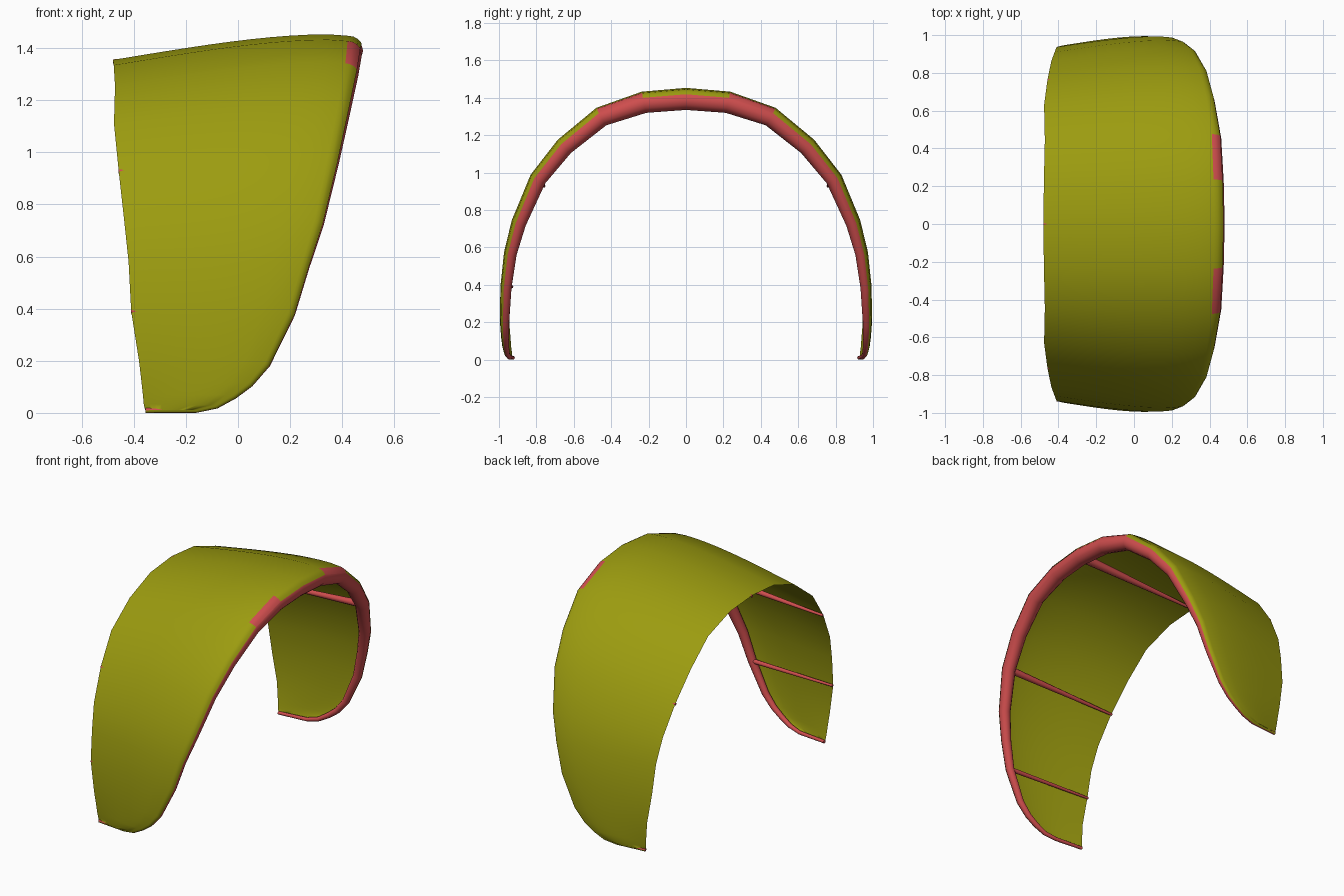
import bpy, bmesh
from math import sin, cos, pi, radians
from mathutils import Vector

cube = bpy.data.objects.get("Cube")
if cube:
    bpy.data.objects.remove(cube, do_unlink=True)


def material(name, color):
    m = bpy.data.materials.new(name)
    m.use_nodes = True
    m.diffuse_color = color
    m.node_tree.nodes["Principled BSDF"].inputs["Base Color"].default_value = color
    return m


OLIVE = material("olive fabric", (0.33, 0.33, 0.005, 1))
RED = material("red tubing", (0.62, 0.075, 0.075, 1))

# Half span, centre to tip: leading edge x, y, z, tube radius, trailing edge x, y, z
HALF = [
    (.48, 0, 1.445, .055, -.48, 0, 1.355),
    (.475, .235, 1.425, .054, -.477, .225, 1.335),
    (.462, .475, 1.34, .05, -.472, .445, 1.255),
    (.427, .68, 1.17, .046, -.476, .63, 1.11),
    (.388, .825, .985, .042, -.458, .765, .93),
    (.33, .925, .74, .036, -.437, .865, .74),
    (.275, .967, .57, .031, -.42, .91, .58),
    (.22, .987, .385, .027, -.41, .937, .39),
    (.125, .99, .19, .022, -.38, .945, .2),
    (.06, .985, .115, .019, -.37, .938, .115),
    (0, .98, .07, .017, -.365, .935, .07),
    (-.07, .97, .03, .014, -.362, .93, .035),
    (-.15, .955, .012, .012, -.357, .928, .012),
    (-.345, .935, .01, .01, -.355, .925, .01),
]
MID = len(HALF) - 1
span = [(x, -y, z, r, tx, -ty, tz) for x, y, z, r, tx, ty, tz in HALF[:0:-1]] + HALF


def neighbours(items, i):
    return items[max(i - 1, 0)], items[min(i + 1, len(items) - 1)]


# Outward normals and tube centres at each station
normals, centres = [], []
for i, (x, y, z, r, *_) in enumerate(span):
    a, b = neighbours(span, i)
    if abs(i - MID) >= 8:
        n = Vector((0, 1 if y > 0 else -1, 0))
    else:
        n = Vector((0, a[2] - b[2], b[1] - a[1])).normalized()
    normals.append(n)
    centres.append(Vector((x - r, y, z)) - n * r)

# Local frames: forward and outward, both square to the tube path
frames = []
for i, n in enumerate(normals):
    a, b = neighbours(centres, i)
    t = (b - a).normalized()
    n = (n - t * n.dot(t)).normalized()
    frames.append((t.cross(n), n))


def circle(c, u, v, r, sides=12):
    return [c + r * (u * cos(2 * pi * k / sides) + v * sin(2 * pi * k / sides))
            for k in range(sides)]


def loft(name, rings, mats, closed=True, rule=None):
    bm = bmesh.new()
    rows = [[bm.verts.new(p) for p in ring] for ring in rings]
    count = len(rows[0])
    for i in range(len(rows) - 1):
        for k in range(count if closed else count - 1):
            j = (k + 1) % count
            f = bm.faces.new((rows[i][k], rows[i + 1][k], rows[i + 1][j], rows[i][j]))
            if rule:
                f.material_index = rule(i, k)
    if closed:
        bm.faces.new(rows[0])
        bm.faces.new(rows[-1][::-1])
        bmesh.ops.recalc_face_normals(bm, faces=bm.faces)
    me = bpy.data.meshes.new(name)
    bm.to_mesh(me)
    bm.free()
    for m in mats:
        me.materials.append(m)
    ob = bpy.data.objects.new(name, me)
    bpy.context.collection.objects.link(ob)
    bpy.ops.object.select_all(action="DESELECT")
    ob.select_set(True)
    bpy.context.view_layer.objects.active = ob
    bpy.ops.object.shade_smooth_by_angle(angle=radians(45))
    return ob


# Leading edge tube
loft("leading_edge_tube",
     [circle(c, f, n, s[3]) for c, (f, n), s in zip(centres, frames, span)], [RED])

# Canopy: wraps the tube, then runs back over a cambered chord
WRAP = [30, 50, 70, 90]
CHORD = 12
ribs = []
for c, (f, n), s in zip(centres, frames, span):
    r, tail = s[3] * 1.04, Vector(s[4:])
    rib = [c + r * (f * cos(radians(a)) + n * sin(radians(a))) for a in WRAP]
    top = rib[-1]
    bulge = 0.028 * (top - tail).length
    for k in range(1, CHORD + 1):
        t = k / CHORD
        rib.append(top.lerp(tail, t) + n * bulge * sin(pi * t ** 0.7))
    ribs.append(rib)


# Bare red tube shows in one panel on each side of the middle
def canopy_color(i, k):
    return int(k < len(WRAP) - 1 and i in (MID - 2, MID + 1))


loft("canopy", ribs, [OLIVE, RED], closed=False, rule=canopy_color)

# Tapered struts under the canopy
for name, i in (("centre_strut", 0), ("left_strut", 4),
                ("right_strut", -4), ("right_tip_strut", -7)):
    i += MID
    n = normals[i]
    start = centres[i] - n * 0.004
    end = Vector(span[i][4:]) - n * 0.006
    axis = (end - start).normalized()
    side = axis.cross(n).normalized()
    up = side.cross(axis)
    thick = 0.55 * span[i][3]
    loft(name, [circle(start.lerp(end, t), side, up, thick + (0.008 - thick) * t, 8)
                for t in (0, 0.5, 1)], [RED])
